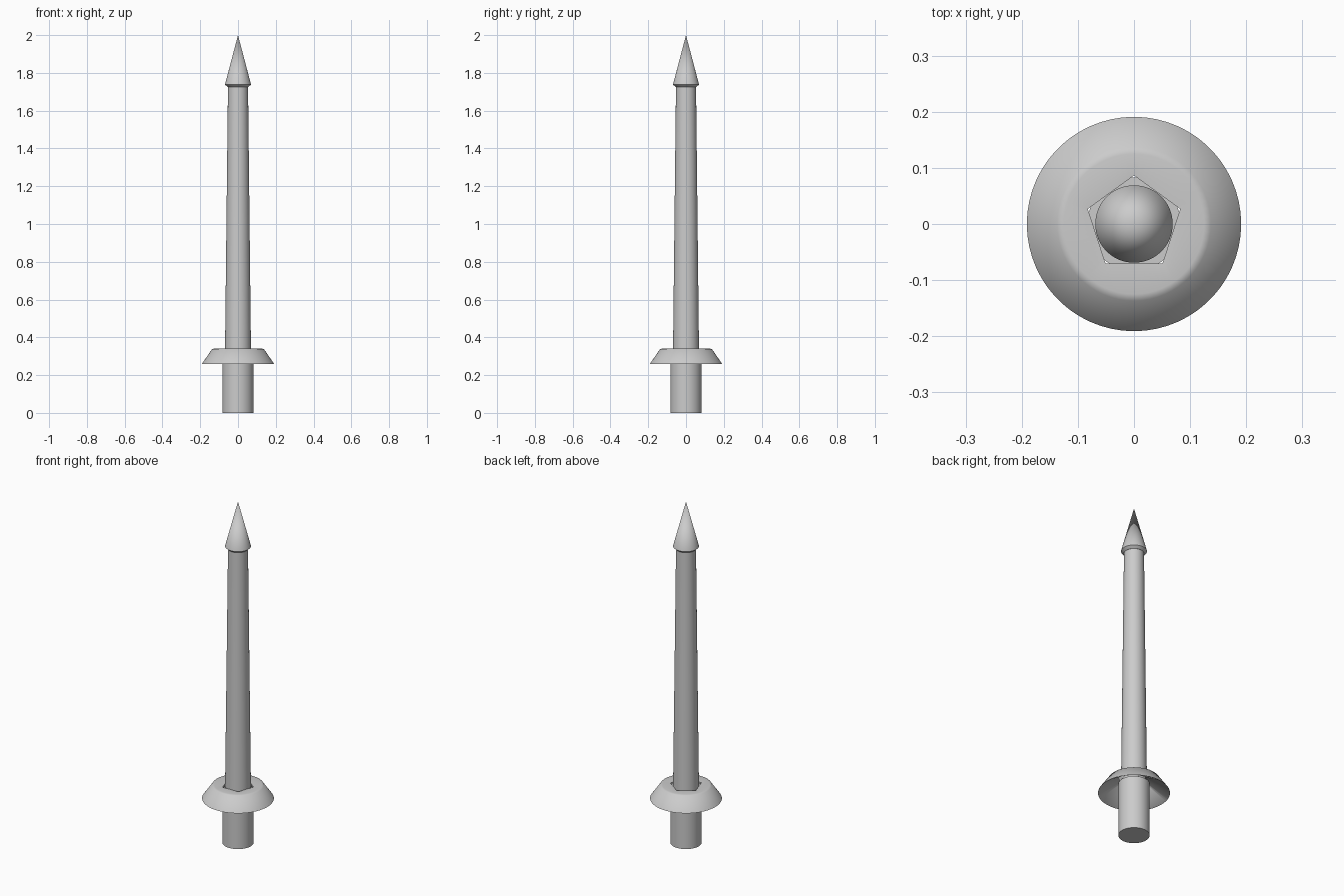
import bpy, bmesh, math

if "Cube" in bpy.data.objects:
    bpy.data.objects.remove(bpy.data.objects["Cube"])

steel = bpy.data.materials.new("grey steel")
steel.diffuse_color = (0.6, 0.6, 0.6, 1)
steel.use_nodes = True
steel.node_tree.nodes["Principled BSDF"].inputs["Base Color"].default_value = steel.diffuse_color


def circle(r):
    return lambda a: r


def pentagon(inradius):
    # Distance to a pentagon edge, with one corner towards +y
    step = 2 * math.pi / 5
    def radius(a):
        local = (a - math.pi / 2) % step - step / 2
        return inradius / math.cos(local)
    return radius


def loft(name, sections, segments=60, closed=False, angle=35):
    """Join rings of (radius rule, z); a radius of None makes a point."""
    bm = bmesh.new()
    rings = []
    for rule, z in sections:
        if rule is None:
            rings.append([bm.verts.new((0, 0, z))])
            continue
        ring = []
        for i in range(segments):
            a = math.pi / 2 + 2 * math.pi * i / segments
            r = rule(a)
            ring.append(bm.verts.new((r * math.cos(a), r * math.sin(a), z)))
        rings.append(ring)
    pairs = list(zip(rings, rings[1:]))
    if closed:
        pairs.append((rings[-1], rings[0]))
    for lo, hi in pairs:
        for i in range(segments):
            j = (i + 1) % segments
            if len(hi) == 1:
                bm.faces.new((lo[i], lo[j], hi[0]))
            else:
                bm.faces.new((lo[i], lo[j], hi[j], hi[i]))
    if not closed:
        for ring in (rings[0], rings[-1]):
            if len(ring) > 1:
                bm.faces.new(ring)
    bmesh.ops.recalc_face_normals(bm, faces=bm.faces)
    me = bpy.data.meshes.new(name)
    bm.to_mesh(me)
    bm.free()
    me.materials.append(steel)
    ob = bpy.data.objects.new(name, me)
    bpy.context.collection.objects.link(ob)
    bpy.ops.object.select_all(action='DESELECT')
    ob.select_set(True)
    bpy.context.view_layer.objects.active = ob
    bpy.ops.object.shade_smooth_by_angle(angle=math.radians(angle))
    return ob


# Straight grip under the guard
loft("grip", [(circle(0.083), 0), (circle(0.083), 0.315)])

# Long tapering shaft
loft("shaft", [(circle(0.069), 0.30), (circle(0.053), 1.74)])

# Flared guard: round outside, pentagonal hole, hollow underside
loft("guard", [(circle(0.191), 0.26), (circle(0.137), 0.338),
               (circle(0.125), 0.341), (pentagon(0.070), 0.338),
               (pentagon(0.070), 0.325)], closed=True, angle=70)

# Pointed tip with a small lip
loft("tip", [(circle(0.054), 1.725), (circle(0.069), 1.738), (None, 2.0)])
